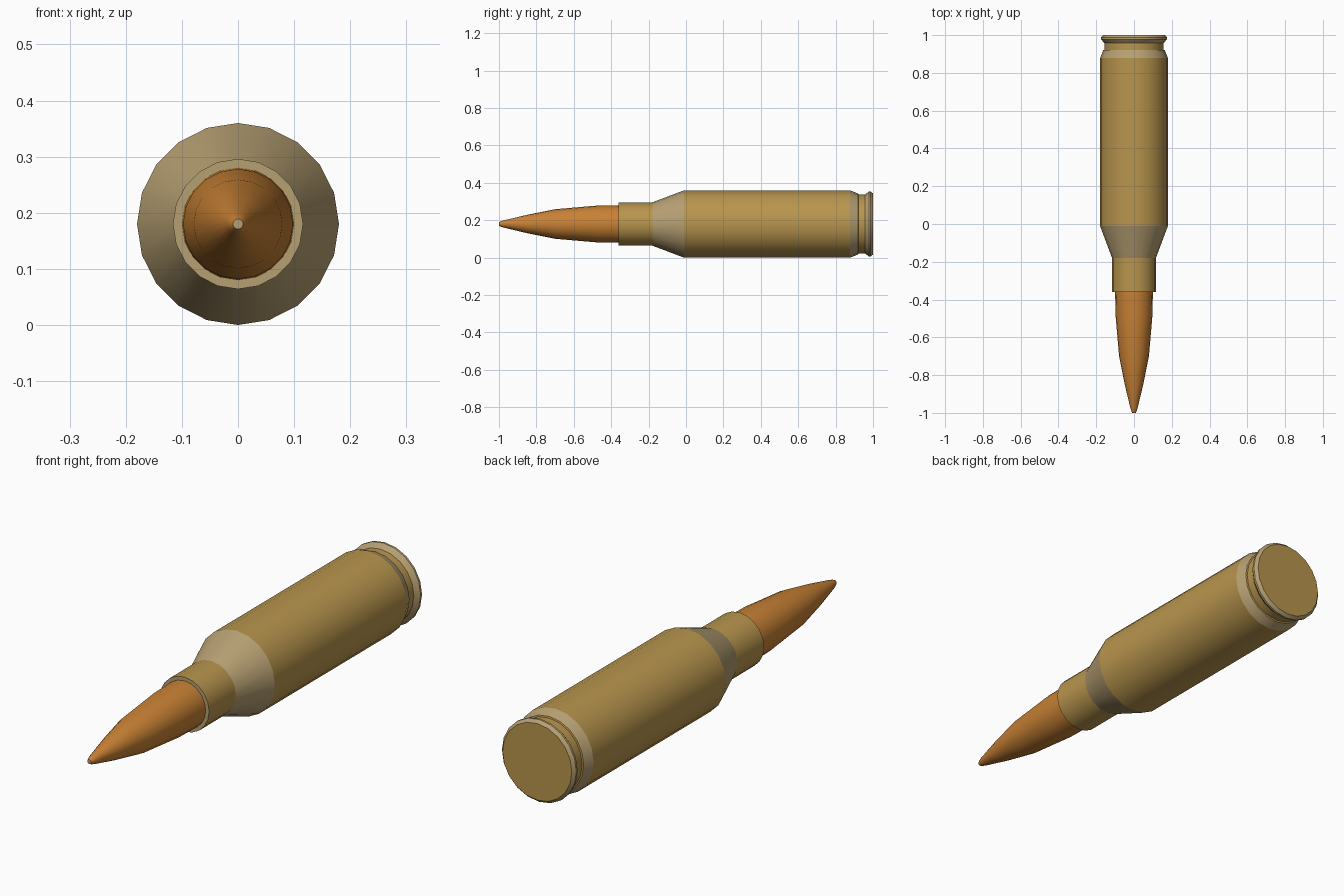
import bpy, bmesh, math

if "Cube" in bpy.data.objects:
    bpy.data.objects.remove(bpy.data.objects["Cube"])

SIDES = 20
AXIS_Z = 0.18


def material(name, rgb):
    m = bpy.data.materials.new(name)
    m.diffuse_color = (*rgb, 1)
    m.use_nodes = True
    m.node_tree.nodes["Principled BSDF"].inputs["Base Color"].default_value = m.diffuse_color
    return m


brass = material("brass", (0.48, 0.30, 0.075))
pale = material("pale brass", (0.47, 0.35, 0.17))
copper = material("copper", (0.58, 0.22, 0.035))
MATS = [brass, pale, copper]


def lathe(name, profile, mats, caps):
    """Revolve (y, radius) points about the y axis; one material index per band."""
    bm = bmesh.new()
    rings = []
    for y, r in profile:
        rings.append([bm.verts.new((r * math.sin(math.tau * i / SIDES), y,
                                    AXIS_Z + r * math.cos(math.tau * i / SIDES)))
                      for i in range(SIDES)])
    for a, b, m in zip(rings, rings[1:], mats):
        for i in range(SIDES):
            j = (i + 1) % SIDES
            bm.faces.new((a[i], a[j], b[j], b[i])).material_index = m
    for ring, m in zip((rings[0], rings[-1]), caps):
        if m is not None:
            bm.faces.new(ring).material_index = m
    bmesh.ops.recalc_face_normals(bm, faces=bm.faces)
    me = bpy.data.meshes.new(name)
    bm.to_mesh(me)
    bm.free()
    for m in MATS:
        me.materials.append(m)
    ob = bpy.data.objects.new(name, me)
    bpy.context.collection.objects.link(ob)
    bpy.ops.object.select_all(action='DESELECT')
    ob.select_set(True)
    bpy.context.view_layer.objects.active = ob
    bpy.ops.object.shade_smooth_by_angle(angle=math.radians(19))
    return ob


# Case: base, rim, groove, body, shoulder, neck and mouth
lathe("case",
      [(1.0, 0.163), (0.987, 0.175), (0.978, 0.175), (0.958, 0.157), (0.922, 0.157),
       (0.92, 0.163), (0.878, 0.18), (-0.01, 0.18), (-0.18, 0.116), (-0.36, 0.116),
       (-0.36, 0.099)],
      [1, 1, 1, 0, 0, 1, 0, 1, 0, 1], (0, 1))

# Tapered tip seated in the mouth
lathe("tip",
      [(-0.355, 0.1), (-0.48, 0.098), (-0.7, 0.079), (-0.85, 0.049),
       (-0.975, 0.019), (-0.99, 0.014), (-1.0, 0.009)],
      [2] * 6, (2, 1))
